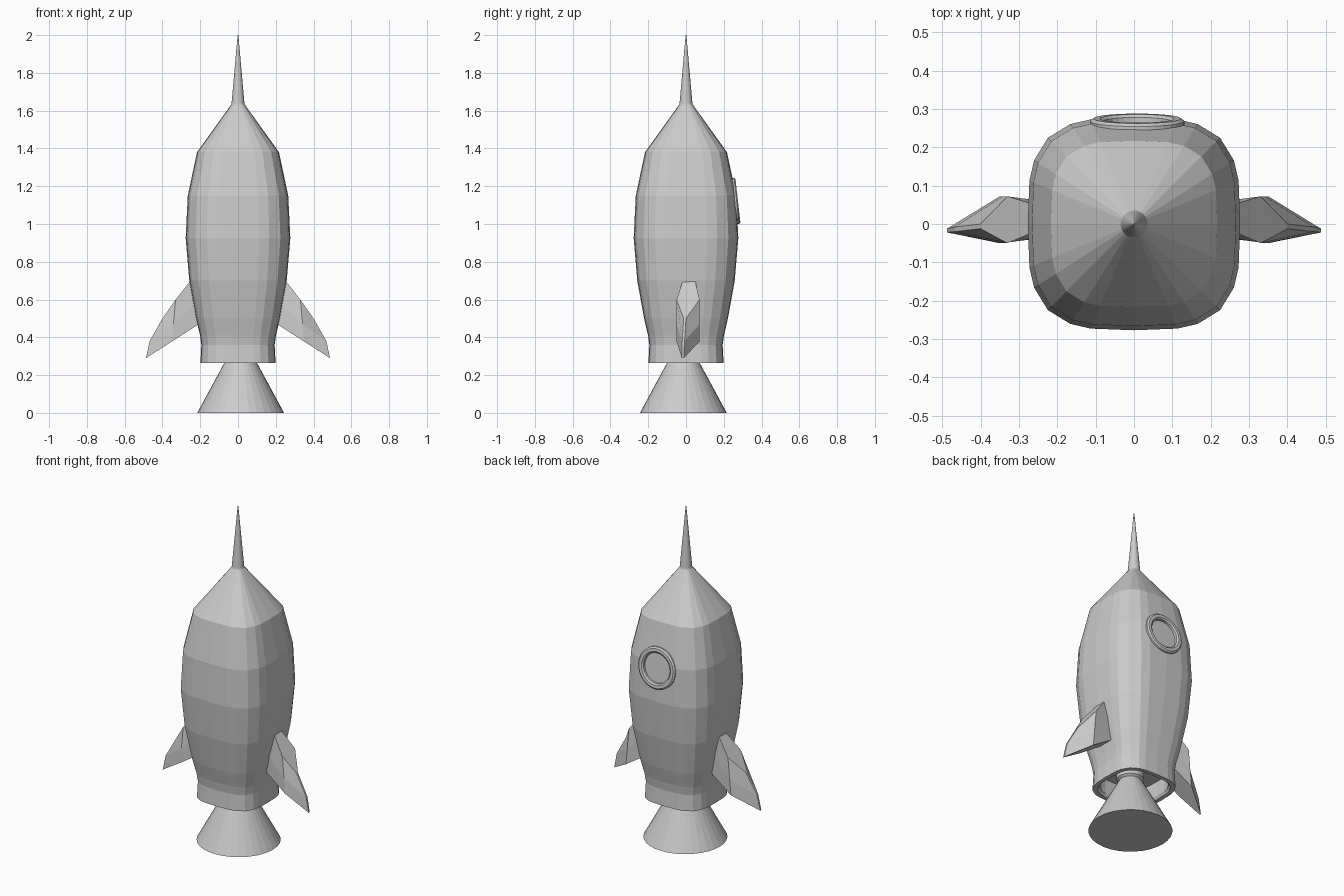
import bpy, bmesh
from math import sin, cos, pi, radians
from mathutils import Matrix, Vector

if "Cube" in bpy.data.objects:
    bpy.data.objects.remove(bpy.data.objects["Cube"])


def new_object(name, bm, matrix=None):
    bmesh.ops.recalc_face_normals(bm, faces=bm.faces)
    mesh = bpy.data.meshes.new(name)
    bm.to_mesh(mesh)
    bm.free()
    ob = bpy.data.objects.new(name, mesh)
    bpy.context.collection.objects.link(ob)
    if matrix:
        ob.matrix_world = matrix
    return ob


def loft(name, loops, caps=True, closed=False, matrix=None):
    """Skin a list of equal-length point loops."""
    bm = bmesh.new()
    rows = [[bm.verts.new(p) for p in loop] for loop in loops]
    pairs = list(zip(rows, rows[1:])) + ([(rows[-1], rows[0])] if closed else [])
    for a, b in pairs:
        n = len(a)
        for i in range(n):
            j = (i + 1) % n
            bm.faces.new((a[i], a[j], b[j], b[i]))
    if caps and not closed:
        bm.faces.new(rows[0])
        bm.faces.new(rows[-1])
    return new_object(name, bm, matrix)


def ring(r, z, n=2.0, angles=None):
    """Superellipse ring: n = 2 is a circle, higher is squarer."""
    angles = angles or [2 * pi * i / 32 for i in range(32)]
    pts = []
    for t in angles:
        k = r / (abs(cos(t)) ** n + abs(sin(t)) ** n) ** (1 / n)
        pts.append((k * cos(t), k * sin(t), z))
    return pts


# Hull: rounded-square sections, hollow at the tail
hull_angles = [radians(q * 90 + a) for q in range(4) for a in (0, 22.5, 32.5, 45, 57.5, 67.5)]
hull_profile = [
    (0.165, 0.37, 3.3), (0.165, 0.28, 3.3), (0.175, 0.265, 3.3),
    (0.199, 0.265, 3.3), (0.194, 0.36, 3.3), (0.201, 0.41, 3.3),
    (0.222, 0.50, 3.3), (0.258, 0.70, 3.3), (0.277, 0.925, 3.3),
    (0.266, 1.15, 3.3), (0.217, 1.38, 3.3), (0.034, 1.635, 2.0)]
hull = loft("hull", [ring(r, z, n, hull_angles) for r, z, n in hull_profile])

# Nose spike
loft("nose_spike", [ring(0.037, 1.625), ring(0.034, 1.64), ring(0.002, 2.0)])

# Engine nozzle, slightly off centre
loft("nozzle", [ring(0.23, 0), ring(0.062, 0.31), ring(0.075, 0.32), ring(0.075, 0.375)],
     matrix=Matrix.Translation((0.014, -0.014, 0)))

# Porthole on the back: recess in the hull and a raised rim
port = Matrix.Translation((0.008, 0.262, 1.122)) @ Matrix.Rotation(radians(-90 + 6.5), 4, 'X')
cutter = loft("porthole_cutter", [ring(0.09, -0.008), ring(0.09, 0.06)], matrix=port)
cutter.hide_render = True
cutter.hide_viewport = True
cut = hull.modifiers.new("porthole", 'BOOLEAN')
cut.operation = 'DIFFERENCE'
cut.solver = 'EXACT'
cut.object = cutter
rim_profile = [(0.123, -0.02), (0.123, 0.006), (0.114, 0.013), (0.097, 0.013), (0.088, 0.006), (0.088, -0.02)]
loft("porthole_rim", [ring(r, z) for r, z in rim_profile], closed=True, matrix=port)

# Fins: three faceted stations (root, ridge, outer edge), mirrored
stations = [
    [(0.24, 0.715), (0.33, 0.60), (0.40, 0.50)],
    [(0.20, 0.60), (0.342, 0.47), (0.468, 0.38)],
    [(0.18, 0.487), (0.35, 0.378), (0.487, 0.29)]]
front_y = [(-0.012, -0.05, -0.012), (-0.03, -0.05, -0.02), (-0.03, -0.05, -0.022)]
back_y = [(0.045, 0.072, 0.0), (0.055, 0.072, -0.008), (0.055, 0.072, -0.012)]
for side, label in ((-1, "left_fin"), (1, "right_fin")):
    loops = []
    for st, f, b in zip(stations, front_y, back_y):
        near = [(side * x, y, z) for (x, z), y in zip(st, f)]
        far = [(side * x, y, z) for (x, z), y in zip(st, b)]
        loops.append(near + far[::-1])
    loft(label, loops)
